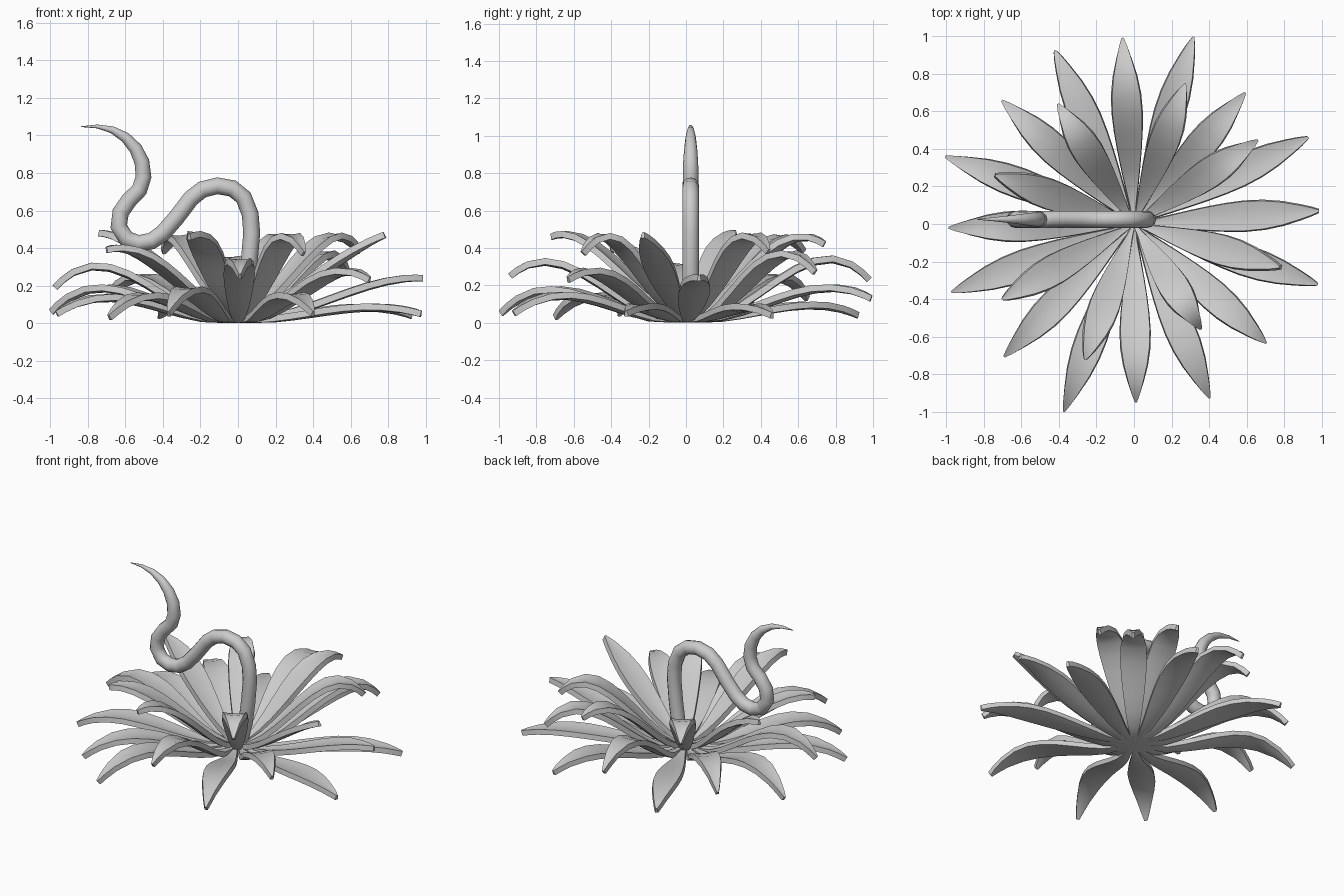
import bpy, math
from mathutils import Vector

if "Cube" in bpy.data.objects:
    bpy.data.objects.remove(bpy.data.objects["Cube"])


def select(ob):
    bpy.ops.object.select_all(action='DESELECT')
    ob.select_set(True)
    bpy.context.view_layer.objects.active = ob


def finish(ob, angle):
    # bake modifiers / curve to mesh, then smooth with sharp edges
    select(ob)
    bpy.ops.object.convert(target='MESH')
    bpy.ops.object.shade_smooth_by_angle(angle=math.radians(angle))


HALF_WIDTH = [(0, .008), (.1, .018), (.2, .034), (.3, .05), (.4, .064), (.5, .075), (.6, .081),
              (.7, .078), (.8, .064), (.9, .040), (.96, .023), (1, .008)]
BASE_Z = 0.02
KNOTS = (0, .32, .65, 1)


def cubic(values, t):
    # Lagrange cubic through the four knots
    total = 0
    for i, v in enumerate(values):
        for j, k in enumerate(KNOTS):
            if j != i:
                v *= (t - k) / (KNOTS[i] - k)
        total += v
    return total


def leaf(name, x, y, mid_z, tip_z, rise):
    # S-curved pointed blade: leaves the centre flat, rises, then arches to the tip
    d = Vector((x, y, 0))
    side = Vector((-y, x, 0)).normalized()
    m, e = mid_z - BASE_Z, tip_z - BASE_Z
    verts, faces = [], []
    cols = 4
    for t, w in HALF_WIDTH:
        z = BASE_Z + max(0, cubic((0, rise * m, m, e), t))
        for j in range(cols + 1):
            u = j / cols * 2 - 1
            p = d * t + side * (u * w)
            p.z = z + .12 * w * (u * u - .5)
            verts.append(p)
    for i in range(len(HALF_WIDTH) - 1):
        for j in range(cols):
            q = i * (cols + 1) + j
            faces.append((q, q + cols + 1, q + cols + 2, q + 1))
    me = bpy.data.meshes.new(name)
    me.from_pydata(verts, [], faces)
    ob = bpy.data.objects.new(name, me)
    bpy.context.collection.objects.link(ob)
    s = ob.modifiers.new("thickness", 'SOLIDIFY')
    s.thickness = .034
    s.offset = 0
    finish(ob, 40)


# Outer rosette: tip x, tip y, mid height, tip height
outer = [(.985, .07, .18, .24), (.925, .46, .08, .04), (.585, .69, .33, .27), (.315, .99, .17, .13),
         (-.06, .98, .31, .23), (-.42, .92, .09, .04), (-.695, .65, .23, .13), (-.995, .355, .18, .06),
         (-.975, -.02, .28, .19), (-.965, -.36, .13, .05), (-.685, -.70, .14, .03), (-.37, -.99, .17, .05),
         (.01, -.94, .29, .25), (.40, -.92, .14, .05), (.70, -.63, .24, .23), (.975, -.32, .08, .05)]
# Inner, steeper leaves
inner = [(.27, .74, .40, .42), (-.40, .63, .41, .38), (.65, .44, .42, .38), (-.74, .26, .36, .48),
         (-.70, -.40, .33, .39), (-.26, -.72, .39, .46), (.35, -.55, .42, .37), (.78, -.23, .31, .47)]
for i, p in enumerate(outer):
    leaf(f"outer_leaf_{i + 1}", *p, .29)
for i, p in enumerate(inner):
    leaf(f"inner_leaf_{i + 1}", *p, .40)

# Winding tendril in the x-z plane, tapering at the end: x, z, radius
path = [(.0, .03, .045), (.04, .18, .045), (.06, .33, .045), (.073, .48, .045), (.065, .58, .045),
        (.03, .67, .045), (-.03, .718, .045), (-.11, .732, .045), (-.19, .712, .045), (-.25, .665, .045),
        (-.33, .56, .045), (-.40, .48, .045), (-.46, .438, .045), (-.53, .425, .045), (-.595, .45, .045),
        (-.635, .515, .045), (-.625, .59, .045), (-.58, .655, .044), (-.525, .71, .043), (-.503, .78, .042),
        (-.512, .86, .04), (-.545, .93, .035), (-.60, .99, .028), (-.67, 1.03, .019), (-.75, 1.048, .01),
        (-.835, 1.047, .002)]
cu = bpy.data.curves.new("tendril", 'CURVE')
cu.dimensions = '3D'
cu.bevel_depth = 1
cu.bevel_resolution = 4
cu.use_fill_caps = True
sp = cu.splines.new('POLY')
sp.points.add(len(path) - 1)
for pt, (x, z, r) in zip(sp.points, path):
    pt.co = (x, .025, z, 1)
    pt.radius = r
tendril = bpy.data.objects.new("tendril", cu)
bpy.context.collection.objects.link(tendril)
finish(tendril, 50)
